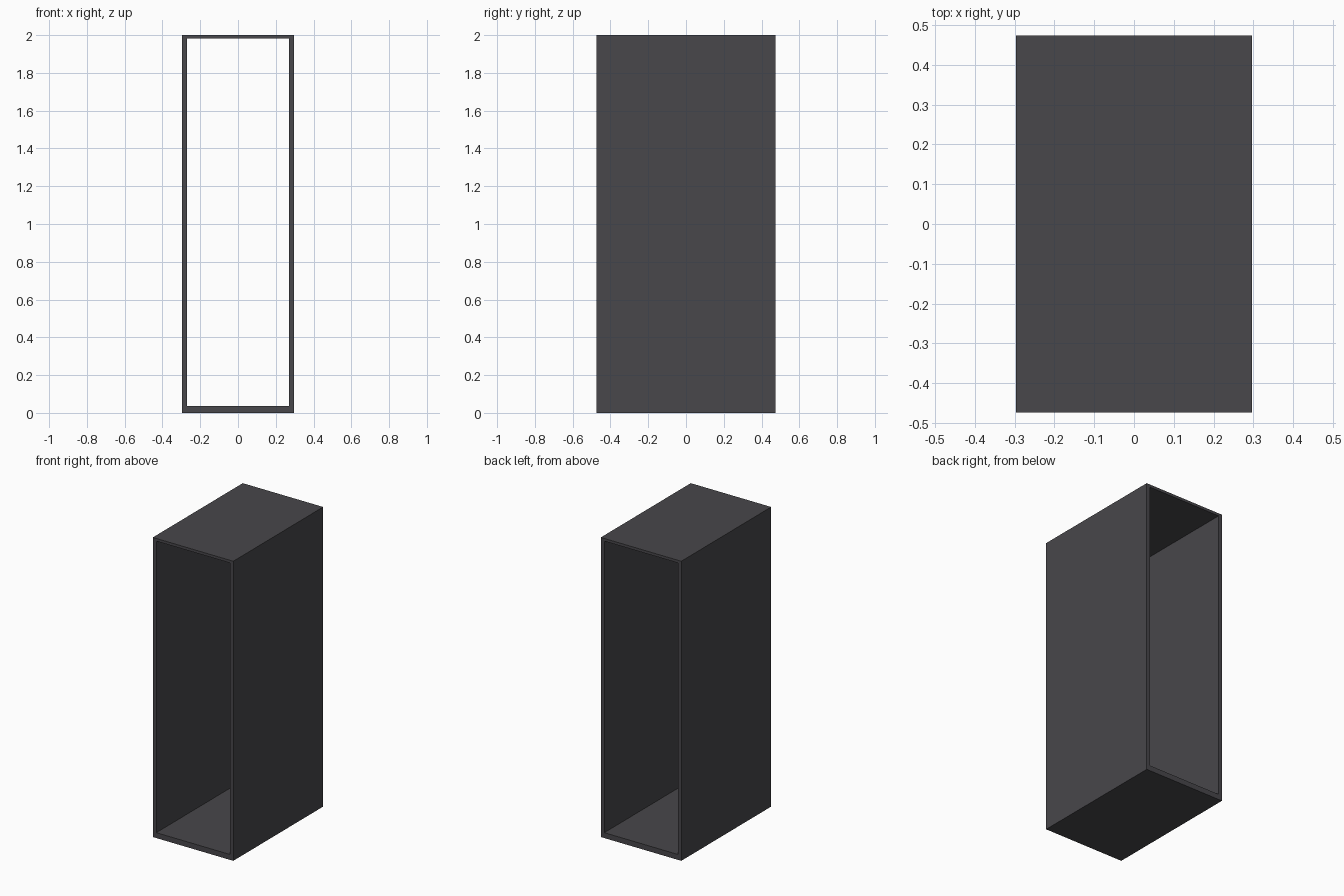
import bpy

if "Cube" in bpy.data.objects:
    bpy.data.objects.remove(bpy.data.objects["Cube"])

# Overall size and panel thicknesses of the open-ended cabinet shell
HALF_W, DEPTH, HEIGHT = 0.297, 0.948, 2.0
WALL, TOP, BASE = 0.026, 0.018, 0.036

mat = bpy.data.materials.new("charcoal grey")
mat.diffuse_color = (0.065, 0.063, 0.07, 1)
mat.use_nodes = True
mat.node_tree.nodes["Principled BSDF"].inputs["Base Color"].default_value = mat.diffuse_color

# Closed ring profile: outer rectangle plus inner opening
outer = [(-HALF_W, 0), (HALF_W, 0), (HALF_W, HEIGHT), (-HALF_W, HEIGHT)]
iw = HALF_W - WALL
inner = [(-iw, BASE), (iw, BASE), (iw, HEIGHT - TOP), (-iw, HEIGHT - TOP)]
ring = outer + inner

# Extrude the ring front to back
verts = [(x, y, z) for y in (-DEPTH / 2, DEPTH / 2) for x, z in ring]
faces = []
for i in range(4):
    j = (i + 1) % 4
    faces += [
        (i, j, j + 4, i + 4),                # front rim
        (i + 8, i + 12, j + 12, j + 8),      # back rim
        (i, i + 8, j + 8, j),                # outside panel
        (i + 4, j + 4, j + 12, i + 12),      # inside panel
    ]

mesh = bpy.data.meshes.new("cabinet_shell")
mesh.from_pydata(verts, [], faces)
mesh.materials.append(mat)
mesh.update()
shell = bpy.data.objects.new("cabinet_shell", mesh)
bpy.context.collection.objects.link(shell)
